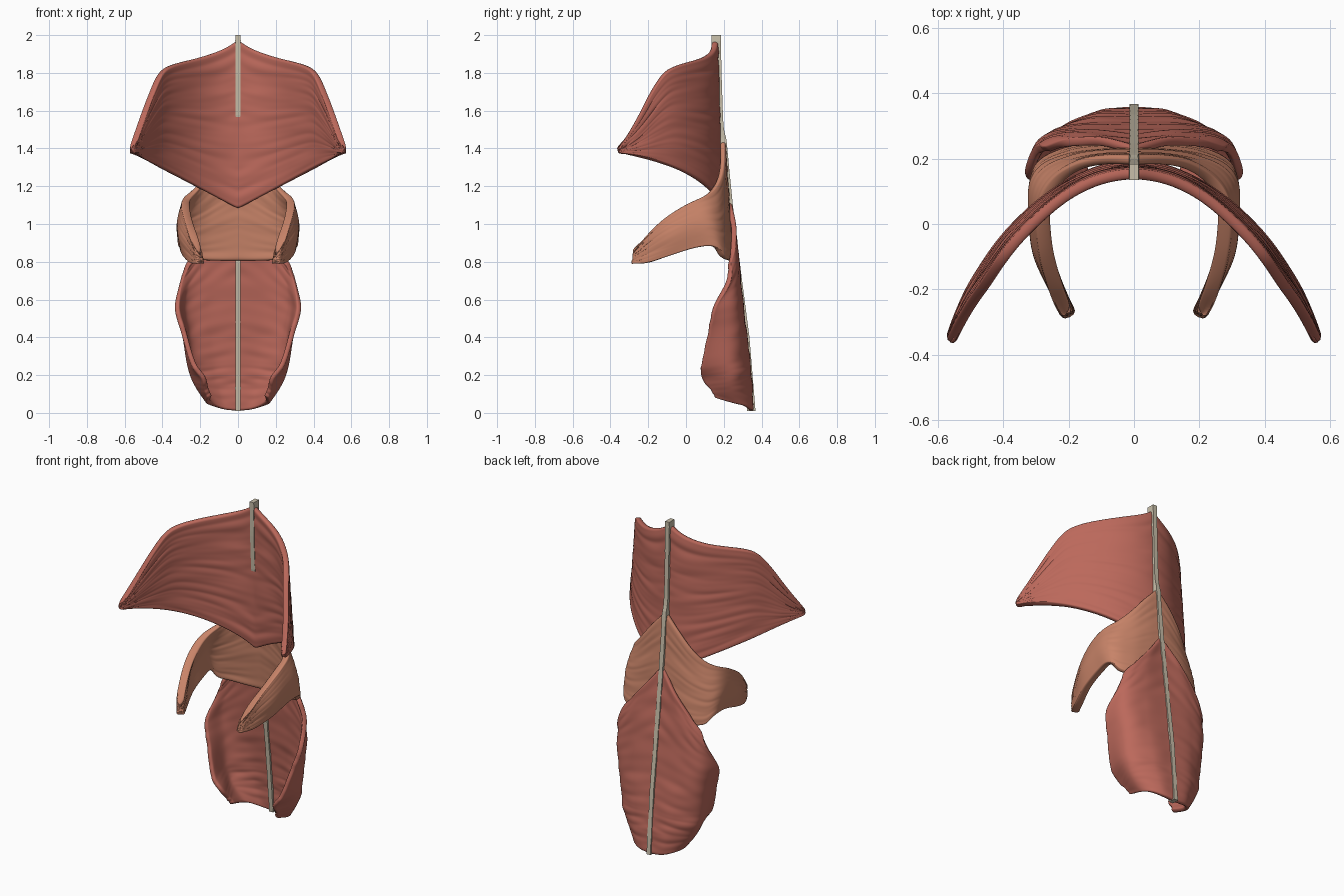
import bpy
from mathutils import Vector, noise

if "Cube" in bpy.data.objects:
    bpy.data.objects.remove(bpy.data.objects["Cube"])


def material(name, colour):
    m = bpy.data.materials.new(name)
    m.diffuse_color = (*colour, 1)
    m.use_nodes = True
    m.node_tree.nodes["Principled BSDF"].inputs["Base Color"].default_value = m.diffuse_color
    return m


RED = material("muscle red", (0.50, 0.14, 0.105))
TAN = material("muscle tan", (0.58, 0.23, 0.14))
PALE = material("tendon pale", (0.58, 0.52, 0.40))


def spline(points, t):
    """Smooth curve through the points, t from 0 to 1."""
    n = len(points) - 1
    i = min(int(t * n), n - 1)
    f = t * n - i
    b, c = points[i], points[i + 1]
    a = points[i - 1] if i > 0 else 2 * b - c
    d = points[i + 2] if i + 2 <= n else 2 * c - b
    return 0.5 * (2 * b + (c - a) * f + (2 * a - 5 * b + 4 * c - d) * f * f
                  + (3 * b - a - 3 * c + d) * f ** 3)


def add_object(name, verts, faces, mat):
    mesh = bpy.data.meshes.new(name)
    mesh.from_pydata(verts, [], faces)
    mesh.materials.append(mat)
    ob = bpy.data.objects.new(name, mesh)
    bpy.context.collection.objects.link(ob)
    return ob


def muscle_sheet(name, rows, mat, thickness, nu=26, nv=44, seed=0, inner=1.0):
    """Mirrored fibrous sheet; each row runs from the midline outwards.
    inner is the share of the thickness kept at the midline."""
    rows = [[Vector(p) for p in r] for r in rows]
    verts = []
    for j in range(nv + 1):
        v = j / nv
        for i in range(nu + 1):
            u = i / nu
            p = spline([spline(r, u) for r in rows], v)
            # fine fibres running along the rows
            p.y += 0.007 * noise.noise(Vector((u * 3 + seed, v * 24, seed)))
            if i == 0:
                p.x = 0
            verts.append(p)
    w = nu + 1
    faces = [(j * w + i, j * w + i + 1, (j + 1) * w + i + 1, (j + 1) * w + i)
             for j in range(nv) for i in range(nu)]
    ob = add_object(name, verts, faces, mat)
    group = ob.vertex_groups.new(name="thickness")
    for k in range(len(verts)):
        u = (k % w) / nu
        group.add([k], inner + (1 - inner) * min(1, max(0, (u - 0.3) / 0.35)), 'REPLACE')
    mirror = ob.modifiers.new("Mirror", 'MIRROR')
    mirror.merge_threshold = 0.0005
    solid = ob.modifiers.new("Solidify", 'SOLIDIFY')
    solid.thickness = thickness
    solid.offset = 0
    solid.vertex_group = "thickness"
    sub = ob.modifiers.new("Round", 'SUBSURF')
    sub.levels = sub.render_levels = 1
    for poly in ob.data.polygons:
        poly.use_smooth = True
    return ob


# Upper sheet: wide curved fan, top edge leaning forward, V-shaped lower edge
upper = [(0, .155, 1.975), (.06, .148, 1.935), (.13, .128, 1.905), (.21, .085, 1.88),
         (.29, .02, 1.86), (.36, -.05, 1.838), (.41, -.115, 1.80), (.455, -.185, 1.70),
         (.497, -.245, 1.585), (.533, -.305, 1.48), (.563, -.362, 1.395)]
upper_low = [(0, .178, 1.08), (.06, .172, 1.112), (.13, .152, 1.149), (.21, .115, 1.191),
             (.29, .06, 1.234), (.36, -.005, 1.271), (.41, -.062, 1.297),
             (.455, -.125, 1.321), (.497, -.195, 1.343), (.533, -.275, 1.362),
             (.563, -.358, 1.378)]
muscle_sheet("upper_muscle_sheet", [upper, upper_low], RED, 0.033, seed=1)

# Middle sheet: diamond back with an arm reaching forward on each side
middle_top = [(0, .195, 1.45), (.08, .195, 1.36), (.16, .18, 1.26), (.225, .14, 1.185),
              (.268, .08, 1.14), (.277, 0, 1.10), (.265, -.1, 1.035),
              (.238, -.2, .945), (.208, -.275, .85)]
middle_low = [(0, .24, .805), (.1, .235, .805), (.2, .225, .81), (.27, .195, .825),
              (.298, .145, .88), (.288, .05, .875), (.273, -.08, .835),
              (.235, -.2, .795), (.195, -.285, .79)]
middle_mid = [((a[0] + b[0]) / 2 + (0.018 if 2 < i < 7 else 0),
               (a[1] + b[1]) / 2, (a[2] + b[2]) / 2)
              for i, (a, b) in enumerate(zip(middle_top, middle_low))]
muscle_sheet("middle_muscle_sheet", [middle_top, middle_mid, middle_low],
             TAN, 0.046, nu=36, nv=30, seed=5, inner=0.6)

# Lower sheet: tapered scoop with wavy front edges and a small curled lobe
lower = [
    [(0, .225, 1.13), (.10, .25, 1.0), (.20, .25, .88), (.265, .228, .79)],
    [(0, .252, .90), (.14, .267, .83), (.24, .257, .75), (.305, .222, .69)],
    [(0, .275, .72), (.16, .28, .66), (.28, .25, .60), (.325, .145, .555)],
    [(0, .30, .50), (.16, .297, .47), (.27, .25, .44), (.29, .118, .43)],
    [(0, .32, .33), (.145, .315, .31), (.258, .24, .29), (.235, .082, .26)],
    [(0, .332, .22), (.135, .322, .21), (.24, .245, .20), (.18, .085, .185)],
    [(0, .34, .13), (.115, .33, .125), (.205, .25, .13), (.165, .132, .125)],
    [(0, .345, .01), (.08, .335, .02), (.15, .27, .05), (.15, .155, .085)],
]
muscle_sheet("lower_muscle_sheet", lower, RED, 0.027, nv=50, seed=9)

# Midline tendon: narrow strip showing at the back and on parts of the front
# (z, front y, back y)
profile = [(2.0, .134, .184), (1.8, .136, .188), (1.56, .148, .196), (1.5, .166, .200),
           (1.45, .178, .214), (1.25, .205, .233), (1.1, .22, .248), (.82, .242, .282),
           (.80, .240, .284), (.4, .288, .336), (.01, .324, .368)]
steps = 66
verts, faces = [], []
for k in range(steps + 1):
    z = 2.0 - 1.99 * k / steps
    for (z0, f0, b0), (z1, f1, b1) in zip(profile, profile[1:]):
        if z >= z1 - 1e-6:
            t = (z0 - z) / (z0 - z1)
            front, back = f0 + (f1 - f0) * t, b0 + (b1 - b0) * t
            break
    hw = 0.0135 + 0.003 * noise.noise(Vector((0, 3, z * 20)))
    verts += [(-hw, front, z), (hw, front, z), (hw, back, z), (-hw, back, z)]
    if k:
        a, b = 4 * k - 4, 4 * k
        faces += [(a + i, b + i, b + (i + 1) % 4, a + (i + 1) % 4) for i in range(4)]
faces += [(0, 1, 2, 3), tuple(4 * steps + i for i in (3, 2, 1, 0))]
add_object("midline_tendon", verts, faces, PALE)
